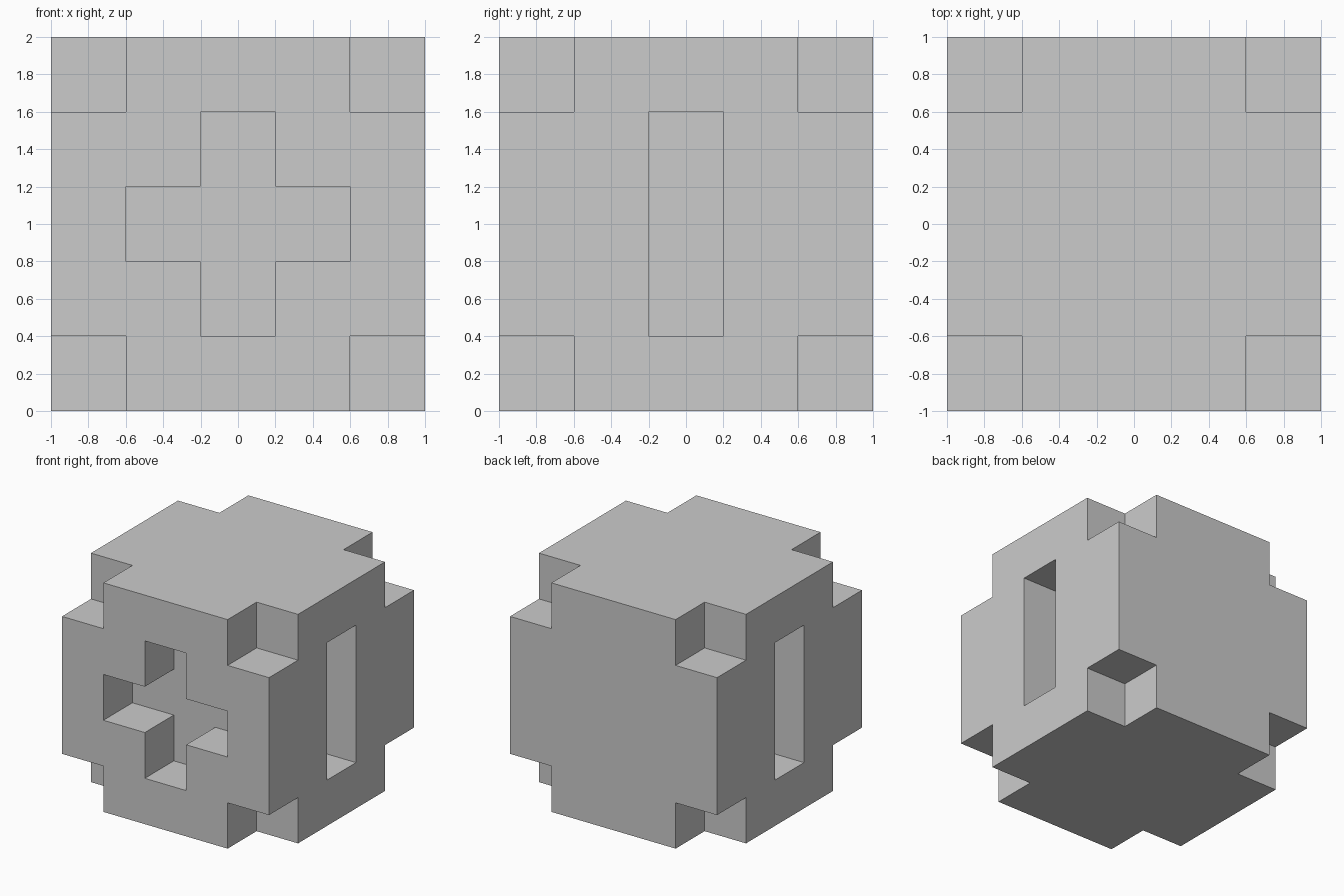
import bpy, bmesh
from mathutils import Matrix, Vector

if "Cube" in bpy.data.objects:
    bpy.data.objects.remove(bpy.data.objects["Cube"])

U = 0.4  # one block of the 5 x 5 x 5 grid


def add_box(bm, center, size):
    m = Matrix.Translation(center) @ Matrix.Diagonal((*size, 1))
    bmesh.ops.create_cube(bm, size=1, matrix=m)


def make_object(name, bm):
    bmesh.ops.recalc_face_normals(bm, faces=bm.faces)
    mesh = bpy.data.meshes.new(name)
    bm.to_mesh(mesh)
    bm.free()
    ob = bpy.data.objects.new(name, mesh)
    bpy.context.collection.objects.link(ob)
    return ob


# Solid block body
bm = bmesh.new()
add_box(bm, (0, 0, 1), (2, 2, 2))
body = make_object("block_body", bm)

# Cutter: all eight corner notches, overshooting the outside faces
bm = bmesh.new()
for sx in (-1, 1):
    for sy in (-1, 1):
        for sz in (-1, 1):
            add_box(bm, (0.85 * sx, 0.85 * sy, 1 + 0.85 * sz), (0.5, 0.5, 0.5))

# Cutter: upright slot in the left and right sides
for sx in (-1, 1):
    add_box(bm, (0.85 * sx, 0, 1), (0.5, U, 3 * U))

# Cutter: plus-shaped recess in the front
a, b = U / 2, 1.5 * U
quarter = [(b, a), (a, a), (a, b)]
outline = []
for _ in range(4):
    outline += quarter
    quarter = [(-z, x) for x, z in quarter]
face = bm.faces.new([bm.verts.new((x, -0.6, 1 + z)) for x, z in outline])
ext = bmesh.ops.extrude_face_region(bm, geom=[face], use_keep_orig=True)
bmesh.ops.translate(bm, vec=Vector((0, -0.5, 0)),
                    verts=[v for v in ext["geom"] if isinstance(v, bmesh.types.BMVert)])
cutter = make_object("recess_cutter", bm)
cutter.hide_render = True

# Carve the body, then drop the cutter
mod = body.modifiers.new("recesses", "BOOLEAN")
mod.operation = "DIFFERENCE"
mod.solver = "EXACT"
mod.object = cutter
bpy.context.view_layer.objects.active = body
body.select_set(True)
bpy.ops.object.modifier_apply(modifier=mod.name)
bpy.data.objects.remove(cutter, do_unlink=True)
